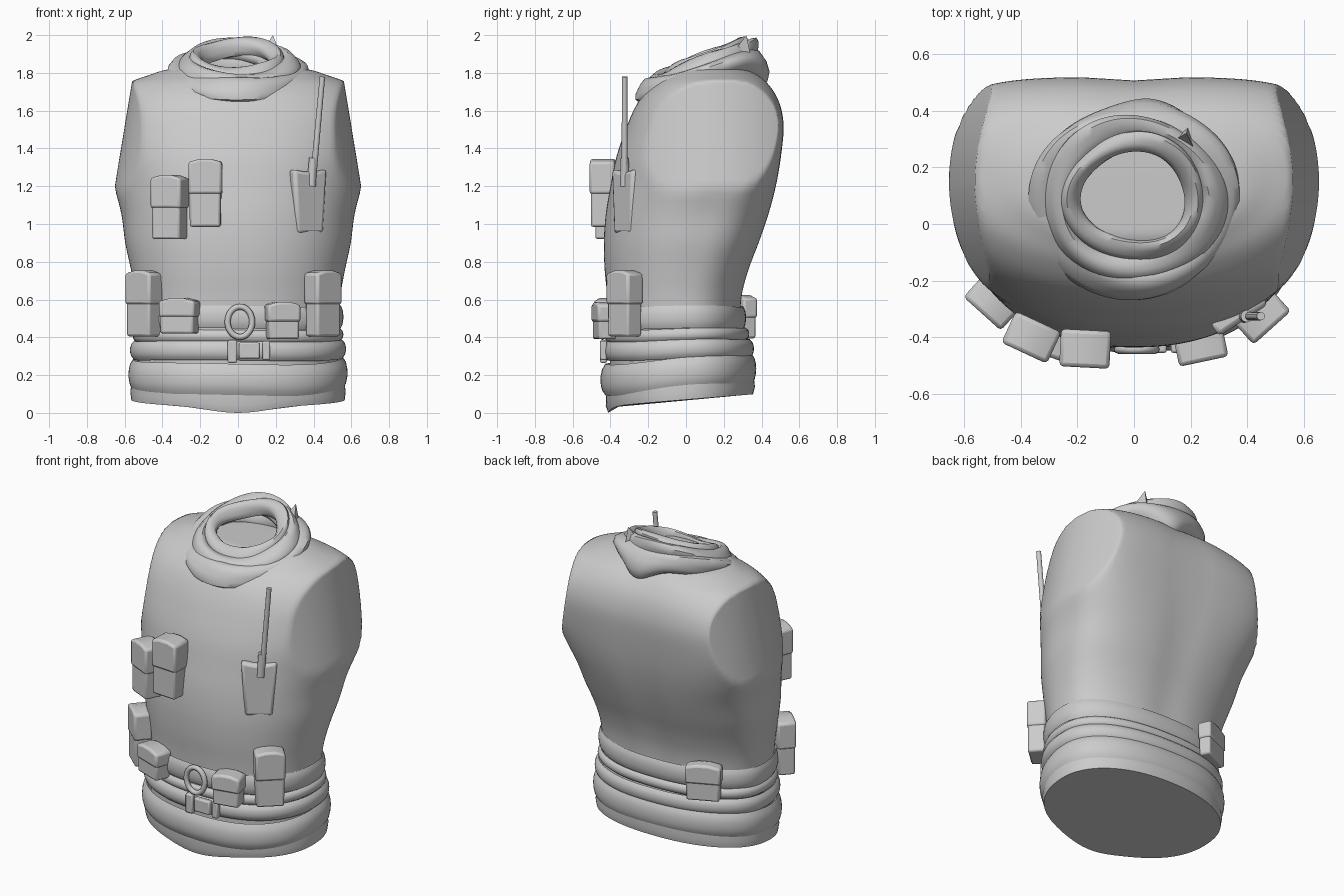
import bpy, bmesh, math
from mathutils import Vector, Matrix

if "Cube" in bpy.data.objects:
    bpy.data.objects.remove(bpy.data.objects["Cube"])

grey = bpy.data.materials.new("plain grey")
grey.diffuse_color = (0.6, 0.6, 0.6, 1)
grey.use_nodes = True
grey.node_tree.nodes["Principled BSDF"].inputs["Base Color"].default_value = grey.diffuse_color


def finish(name, bm, angle=40, matrix=None, bevel=0):
    bmesh.ops.recalc_face_normals(bm, faces=bm.faces[:])
    me = bpy.data.meshes.new(name)
    bm.to_mesh(me)
    bm.free()
    ob = bpy.data.objects.new(name, me)
    bpy.context.collection.objects.link(ob)
    me.materials.append(grey)
    if matrix:
        ob.matrix_world = matrix
    if bevel:
        mod = ob.modifiers.new("soft edges", 'BEVEL')
        mod.width, mod.segments = bevel, 2
    bpy.ops.object.select_all(action='DESELECT')
    ob.select_set(True)
    bpy.context.view_layer.objects.active = ob
    bpy.ops.object.shade_smooth_by_angle(angle=math.radians(angle))
    return ob


def smooth_rows(rows, steps):
    """Catmull-Rom interpolation between profile rows."""
    out = []
    for i in range(len(rows) - 1):
        p = [rows[max(0, min(len(rows) - 1, i + k))] for k in (-1, 0, 1, 2)]
        for s in range(steps):
            t = s / steps
            out.append([0.5 * (2 * b + (c - a) * t + (2 * a - 5 * b + 4 * c - d) * t * t
                               + (3 * b - a - 3 * c + d) * t ** 3) for a, b, c, d in zip(*p)])
    return out + [list(rows[-1])]


def bridge(bm, rings, closed=False):
    n = len(rings[0])
    for i in range(len(rings) if closed else len(rings) - 1):
        a, b = rings[i], rings[(i + 1) % len(rings)]
        for j in range(n):
            bm.faces.new((a[j], a[(j + 1) % n], b[(j + 1) % n], b[j]))


def body_loft(rows, shape=None, caps=(), n=96):
    """Rows: height, half width, front y, back y, widest y, back squareness."""
    bm = bmesh.new()
    rings = []
    for z, hw, yf, yb, yc, nb in rows:
        ring = []
        for j in range(n):
            a = 2 * math.pi * j / n
            c, s = math.cos(a), math.sin(a)
            e = 2 / (nb if s > 0 else 2.2)
            x = hw * math.copysign(abs(c) ** e, c)
            y = yc + (yb - yc if s > 0 else yc - yf) * math.copysign(abs(s) ** e, s)
            ring.append(bm.verts.new(shape(x, y, z, a) if shape else (x, y, z)))
        rings.append(ring)
    bridge(bm, rings)
    for k in caps:
        bm.faces.new(rings[k])
    return bm


# Torso: sides are trimmed to slightly domed slanted arm stumps, spine is hollow
def torso_shape(x, y, z, a):
    limit = .56 + (1.76 - z) * .165 - .8 * (y - .15) ** 2
    if z > 1.0:
        x = math.copysign(min(abs(x), limit), x)
    if y > .2:
        y -= .012 * math.exp(-(x / .12) ** 2)
    return x, y, z


torso_rows = [
    (0.12, .53, -.40, .32, 0, 2.3), (0.40, .53, -.405, .295, 0, 2.3),
    (0.60, .54, -.415, .30, 0, 2.4), (0.75, .565, -.43, .335, .02, 2.5),
    (0.90, .597, -.435, .39, .05, 2.7), (1.05, .617, -.425, .44, .08, 3),
    (1.20, .655, -.40, .478, .12, 3.5), (1.35, .69, -.37, .503, .14, 4),
    (1.50, .70, -.32, .518, .15, 4.1), (1.60, .69, -.278, .508, .16, 3.8),
    (1.68, .65, -.23, .48, .17, 3.3), (1.745, .585, -.165, .435, .17, 2.9),
    (1.785, .48, -.11, .39, .16, 2.5), (1.82, .36, -.05, .33, .14, 2.2),
    (1.825, .18, .0, .26, .12, 2)]
finish("torso", body_loft(smooth_rows(torso_rows, 4), torso_shape, (-1,), 128), 60)


# Wrapped cloth bands and belt round the waist
def band(name, z0, z1, hw, yf, yb, tilt, wave, bulge):
    rows = []
    for k in range(7):
        t = k / 6
        g = bulge * (math.sin(math.pi * t) ** .6 - 1 if 0 < t < 1 else -1)
        rows.append((z0 + (z1 - z0) * t, hw + g, yf - g, yb + g, 0, 2.3))
    finish(name, body_loft(rows, lambda x, y, z, a:
                           (x, y, z + tilt * y + wave * math.sin(3 * a + 1))), 50)


# Hem dips to a shallow point at the middle of the front
def hem_shape(x, y, z, a):
    dip = .17 * y + .03 * (1 - math.exp(-(x / .22) ** 2)) * -y / .35 if y < 0 else .08 * y
    return x, y, z + dip


finish("shirt_hem", body_loft([(.07, .565, -.412, .355, 0, 2.2), (.11, .57, -.425, .365, 0, 2.2),
                               (.20, .56, -.42, .355, 0, 2.2)], hem_shape, (0,)), 50)
band("waist_wrap_lower", .125, .29, .58, -.453, .372, .08, .006, .025)
band("waist_wrap_middle", .285, .385, .572, -.44, .36, .02, .004, .022)
band("waist_wrap_upper", .38, .445, .558, -.43, .335, .02, .003, .018)
band("belt", .445, .565, .558, -.435, .318, 0, .004, .014)


# Scarf made of tilted, slightly wrinkled coils; point pulls the back into a tip
def coil(name, rx, ry, cy, z, slope, ta, tb, phase, point=0.0, n=80, m=14):
    bm = bmesh.new()
    rings = []
    for i in range(n):
        u = 2 * math.pi * i / n
        c, s = math.cos(u), math.sin(u)
        wob = .007 * math.sin(3 * u + phase)
        pull = point * max(0, math.cos(u - 1.38)) ** 14
        ring = []
        for j in range(m):
            v = 2 * math.pi * j / m
            fold = 1 + .12 * math.sin(3 * v + 2 * u + phase)
            r = ta * math.cos(v) * fold + wob
            h = tb * math.sin(v) * fold
            low = pull * max(0, -math.sin(v) + .3)
            ring.append(bm.verts.new(((rx + r) * c, cy + (ry + r) * s + low * .7,
                                      z + slope * (ry + r) * s + h + wob - low)))
        rings.append(ring)
    bridge(bm, rings, True)
    finish(name, bm, 50)


coil("scarf_lower_coil", .305, .275, .08, 1.785, .30, .066, .062, 0, .06)
coil("scarf_middle_coil", .272, .245, .088, 1.825, .36, .052, .062, 2)
coil("scarf_upper_coil", .222, .19, .095, 1.86, .41, .036, .048, 4)

# Small corner of cloth sticking up from the scarf
bm = bmesh.new()
for p in [(.13, .29, 1.92), (.22, .25, 1.91), (.185, .32, 2.0), (.19, .34, 1.90)]:
    bm.verts.new(p)
bmesh.ops.convex_hull(bm, input=bm.verts[:])
finish("scarf_tip", bm, 30)


def block(name, size, matrix, taper=1.0, bevel=.012, crown=0.0):
    """Box whose base is scaled by taper and whose top rises to a crown."""
    bm = bmesh.new()
    bmesh.ops.create_cube(bm, size=1)
    bmesh.ops.subdivide_edges(bm, edges=[e for e in bm.edges
                              if abs(e.verts[0].co.x - e.verts[1].co.x) > .5], cuts=2)
    for v in bm.verts:
        low = v.co.z < 0
        inner = abs(v.co.x) < .4
        f = taper if low else 1
        v.co = (v.co.x * size[0] * f, v.co.y * size[1],
                v.co.z * size[2] + (crown if inner and not low else 0))
    return finish(name, bm, 40, matrix, bevel)


# Pouches: centre, turn about z in degrees, width, depth, height
pouches = {
    "hip_pouch_right": (.45, -.325, .57, 42, .165, .10, .33),
    "hip_pouch_left": (-.498, -.275, .57, -42, .165, .10, .33),
    "belt_pouch_right": (.235, -.43, .48, 12, .165, .10, .18),
    "belt_pouch_left": (-.31, -.405, .505, -20, .19, .10, .17),
    "chest_pouch_outer": (-.362, -.40, 1.08, -25, .165, .11, .32),
    "chest_pouch_inner": (-.172, -.44, 1.155, -3, .165, .12, .34),
    "back_pouch": (-.335, .30, .50, 204, .20, .07, .21)}
for name, (x, y, z, turn, w, d, h) in pouches.items():
    m = Matrix.Translation((x, y, z)) @ Matrix.Rotation(math.radians(turn), 4, 'Z')
    block(name, (w, d, h), m, .98)
    block(name + "_flap", (w + .012, d + .012, h * .5),
          m @ Matrix.Translation((0, 0, h * .26)), 1.0, .014, .016)

# Radio holster and antenna
m = Matrix.Translation((.37, -.315, 1.12)) @ Matrix.Rotation(math.radians(33), 4, 'Z')
block("radio_holster", (.21, .06, .34), m, .78, .018, -.012)
for name, a, b, r in (("radio_antenna", (.40, -.325, 1.26), (.447, -.325, 1.78), .016),
                      ("antenna_base", (.388, -.325, 1.2), (.398, -.325, 1.35), .024)):
    a, b = Vector(a), Vector(b)
    bm = bmesh.new()
    bmesh.ops.create_cone(bm, cap_ends=True, segments=12, radius1=r, radius2=r * .9,
                          depth=(b - a).length)
    finish(name, bm, 40, Matrix.Translation((a + b) / 2)
           @ (b - a).to_track_quat('Z', 'Y').to_matrix().to_4x4())

# Belt ring buckle
bm = bmesh.new()
rings = []
for i in range(32):
    u = 2 * math.pi * i / 32
    rings.append([bm.verts.new((.01 + (.065 + .016 * math.cos(v)) * math.cos(u),
                                -.442 + .016 * math.sin(v),
                                .482 + (.08 + .016 * math.cos(v)) * math.sin(u)))
                  for v in [math.pi * k / 4 for k in range(8)]])
bridge(bm, rings, True)
finish("ring_buckle", bm, 50)

# Clip buckle on the middle wrap
for name, x, z, w, h in (("clip_left", -.03, .325, .05, .12), ("clip_middle", .06, .33, .11, .085),
                         ("clip_right", .15, .33, .04, .10)):
    block(name, (w, .035, h), Matrix.Translation((x, -.437, z)), 1, .008)
